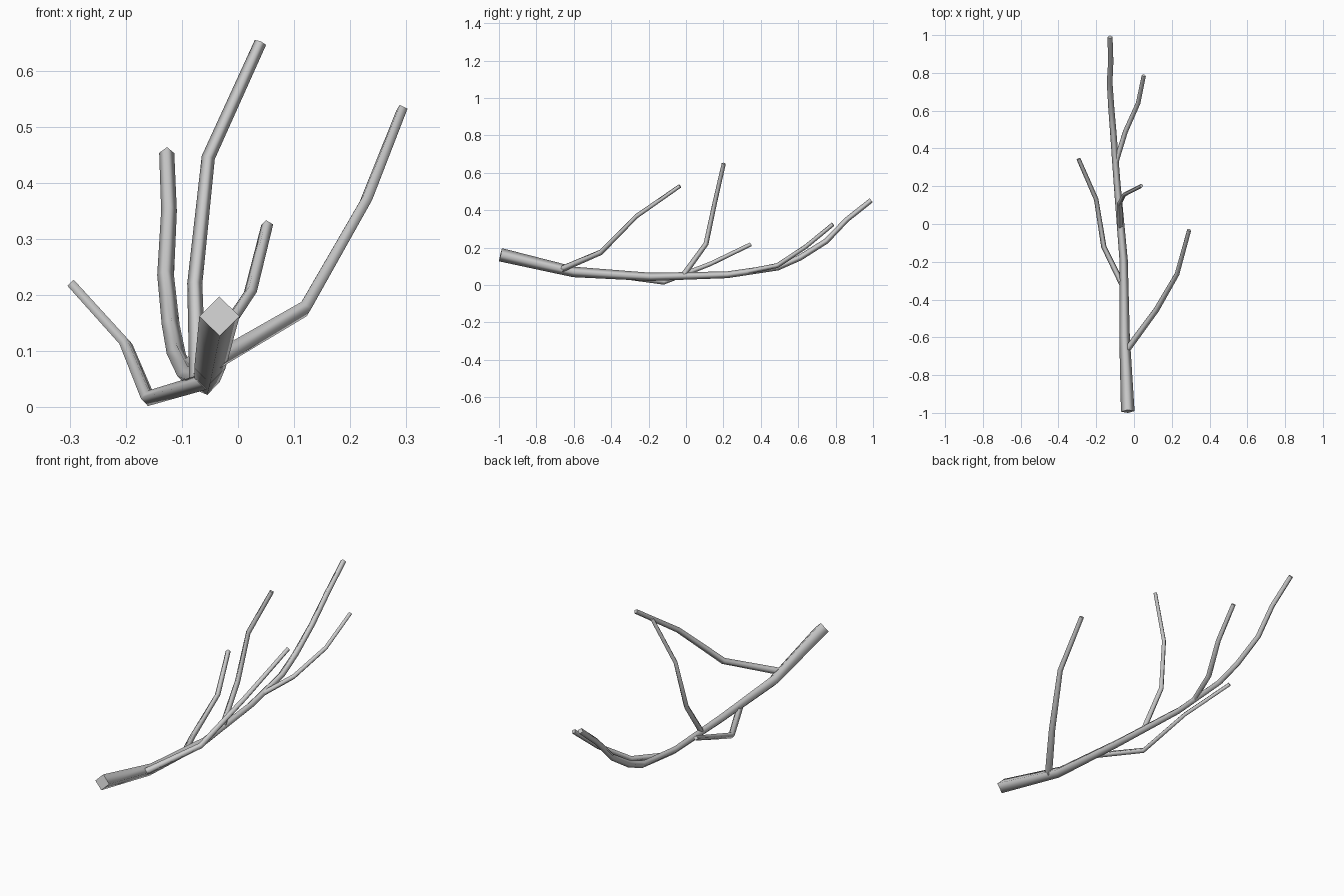
import bpy


def stem(name, pts):
    """Four-sided tapered tube through (x, y, z, radius) points, capped."""
    cu = bpy.data.curves.new(name + "_path", 'CURVE')
    cu.dimensions = '3D'
    cu.bevel_depth = 1.0
    cu.bevel_resolution = 0
    cu.use_fill_caps = True
    sp = cu.splines.new('POLY')
    sp.points.add(len(pts) - 1)
    for p, (x, y, z, r) in zip(sp.points, pts):
        p.co = (x, y, z, 1)
        p.radius = r
    tmp = bpy.data.objects.new(name + "_path", cu)
    bpy.context.collection.objects.link(tmp)
    dg = bpy.context.evaluated_depsgraph_get()
    me = bpy.data.meshes.new_from_object(tmp.evaluated_get(dg))
    bpy.data.objects.remove(tmp)
    # smooth sides, flat end caps
    me.name = name
    for e in me.polygons:
        e.use_smooth = True
    ob = bpy.data.objects.new(name, me)
    bpy.context.collection.objects.link(ob)
    bpy.ops.object.select_all(action='DESELECT')
    ob.select_set(True)
    bpy.context.view_layer.objects.active = ob
    bpy.ops.object.shade_smooth_by_angle(angle=1.6)
    return ob


# main limb, thick end at the front
stem("main_branch", [
    (-0.033, -0.992, 0.162, 0.036), (-0.050, -0.60, 0.070, 0.028),
    (-0.055, -0.19, 0.044, 0.022), (-0.090, 0.22, 0.055, 0.018),
    (-0.110, 0.49, 0.095, 0.017), (-0.120, 0.61, 0.147, 0.016),
    (-0.129, 0.75, 0.235, 0.015), (-0.123, 0.86, 0.350, 0.014),
    (-0.127, 0.99, 0.453, 0.0135)])

# side twigs
stem("twig_right_front", [
    (-0.040, -0.67, 0.083, 0.017), (0.118, -0.455, 0.175, 0.015),
    (0.228, -0.265, 0.368, 0.0125), (0.292, -0.032, 0.530, 0.011)])
stem("twig_left", [
    (-0.058, -0.33, 0.046, 0.015), (-0.160, -0.12, 0.016, 0.014),
    (-0.200, 0.13, 0.113, 0.012), (-0.294, 0.345, 0.217, 0.011)])
stem("twig_upright", [
    (-0.072, -0.015, 0.052, 0.015), (-0.077, 0.107, 0.220, 0.0135),
    (-0.053, 0.155, 0.445, 0.012), (0.040, 0.202, 0.650, 0.011)])
stem("twig_right_back", [
    (-0.098, 0.32, 0.070, 0.014), (-0.045, 0.49, 0.105, 0.013),
    (0.022, 0.64, 0.205, 0.012), (0.052, 0.786, 0.325, 0.011)])
